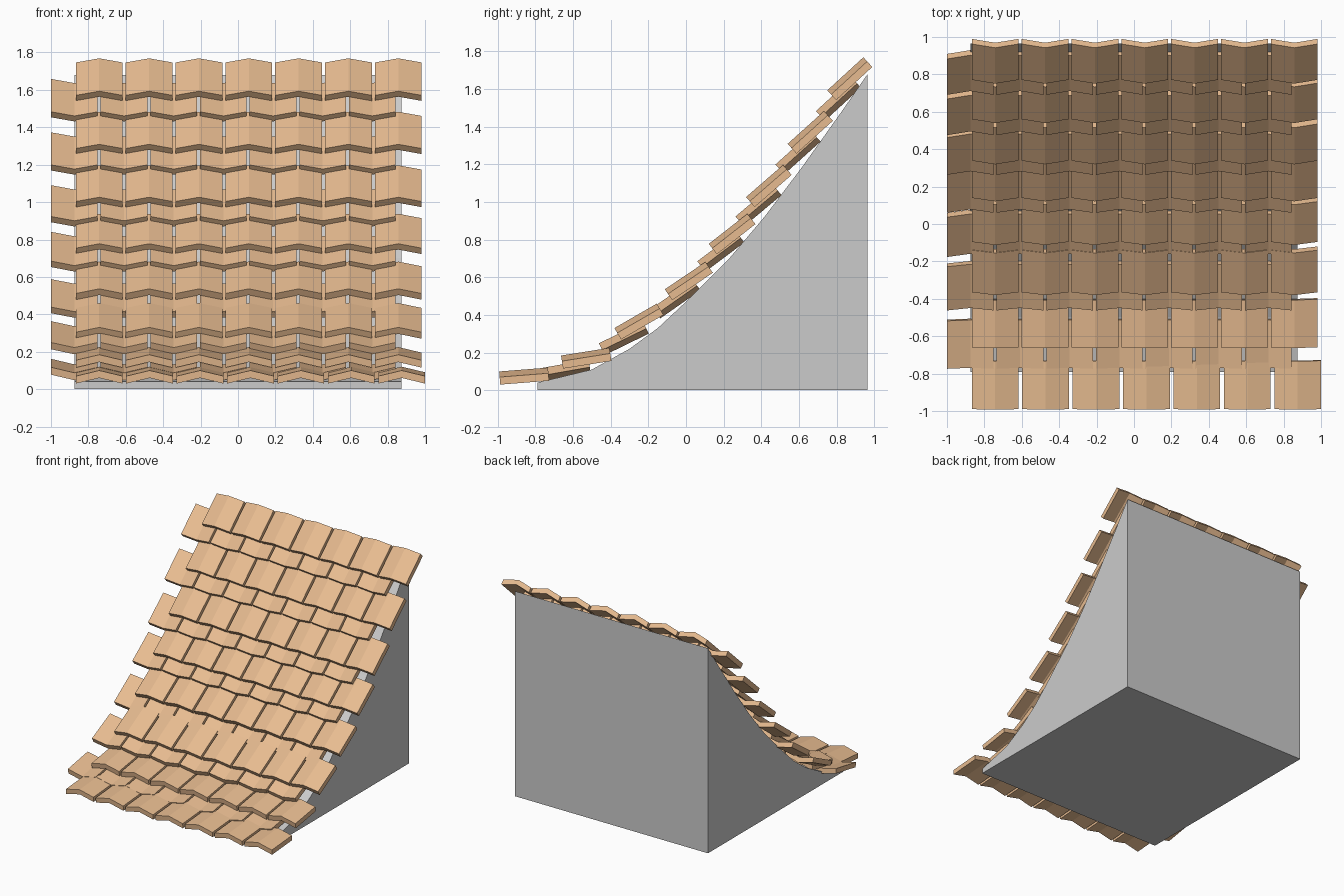
import bpy, bmesh
from math import radians
from mathutils import Matrix, Vector

if "Cube" in bpy.data.objects:
    bpy.data.objects.remove(bpy.data.objects["Cube"])

TILE_W, TILE_L, TILE_T, BEND = 0.25, 0.26, 0.04, 0.03
COUNT = 7

clay = bpy.data.materials.new("clay")
clay.diffuse_color = (0.80, 0.50, 0.28, 1)
clay.use_nodes = True
clay.node_tree.nodes["Principled BSDF"].inputs["Base Color"].default_value = clay.diffuse_color


def finish(bm, name, mat=None):
    bmesh.ops.recalc_face_normals(bm, faces=bm.faces)
    me = bpy.data.meshes.new(name)
    bm.to_mesh(me)
    bm.free()
    if mat:
        me.materials.append(mat)
    ob = bpy.data.objects.new(name, me)
    bpy.context.collection.objects.link(ob)
    return ob


def extrude_profile(bm, pts, offset):
    """Fill a closed profile and extrude it by the offset vector."""
    face = bm.faces.new([bm.verts.new(p) for p in pts])
    ext = bmesh.ops.extrude_face_region(bm, geom=[face], use_keep_orig=True)
    moved = [g for g in ext["geom"] if isinstance(g, bmesh.types.BMVert)]
    bmesh.ops.translate(bm, verts=moved, vec=Vector(offset))


def tile_row(name, y, z, angle, x0, pitch, bend):
    """Row of plates folded along the middle: ridge (+bend) or valley (-bend)."""
    bm = bmesh.new()
    h, b, w = TILE_T / 2, bend / 2, TILE_W / 2
    for i in range(COUNT):
        cx = x0 + w + i * pitch
        section = [(-w, -h - b), (0, -h + b), (w, -h - b),
                   (w, h - b), (0, h + b), (-w, h - b)]
        extrude_profile(bm, [(cx + sx, -TILE_L / 2, sz) for sx, sz in section],
                        (0, TILE_L, 0))
    bm.transform(Matrix.Translation((0, y, z)) @ Matrix.Rotation(radians(angle), 4, 'X'))
    finish(bm, name, clay)


# Solid roof block with a flared, concave slope
slope = [(0.965, 1.68), (0.83, 1.485), (0.62, 1.19), (0.42, 0.925), (0.23, 0.70),
         (0.0, 0.47), (-0.15, 0.33), (-0.3, 0.22), (-0.5, 0.11), (-0.79, 0.04)]
bm = bmesh.new()
extrude_profile(bm, [(-0.875, y, z) for y, z in slope + [(-0.79, 0), (0.965, 0)]],
                (1.75, 0, 0))
finish(bm, "roof_block")

# Upper rows of ridge-shaped tiles: centre y, centre z, tilt
ridge_rows = [(-0.86, 0.075, 4.5), (-0.53, 0.17, 9), (-0.25, 0.365, 30),
              (0.015, 0.58, 34), (0.245, 0.83, 38), (0.44, 1.085, 41),
              (0.66, 1.37, 42), (0.87, 1.655, 42.5)]
for n, (y, z, a) in enumerate(ridge_rows):
    tile_row(f"ridge_tile_row_{n + 1}", y, z, a, -0.867, 0.2695 if n == 0 else 0.2665, BEND)

# Lower rows of valley-shaped tiles, shifted by half a tile
valley_rows = [(-0.64, 0.105, 10), (-0.33, 0.275, 26), (-0.05, 0.485, 35),
               (0.185, 0.735, 37), (0.385, 0.98, 40), (0.595, 1.26, 42),
               (0.81, 1.545, 42.5)]
for n, (y, z, a) in enumerate(valley_rows):
    tile_row(f"valley_tile_row_{n + 1}", y, z, a, -1.0, 0.2655, -BEND)
